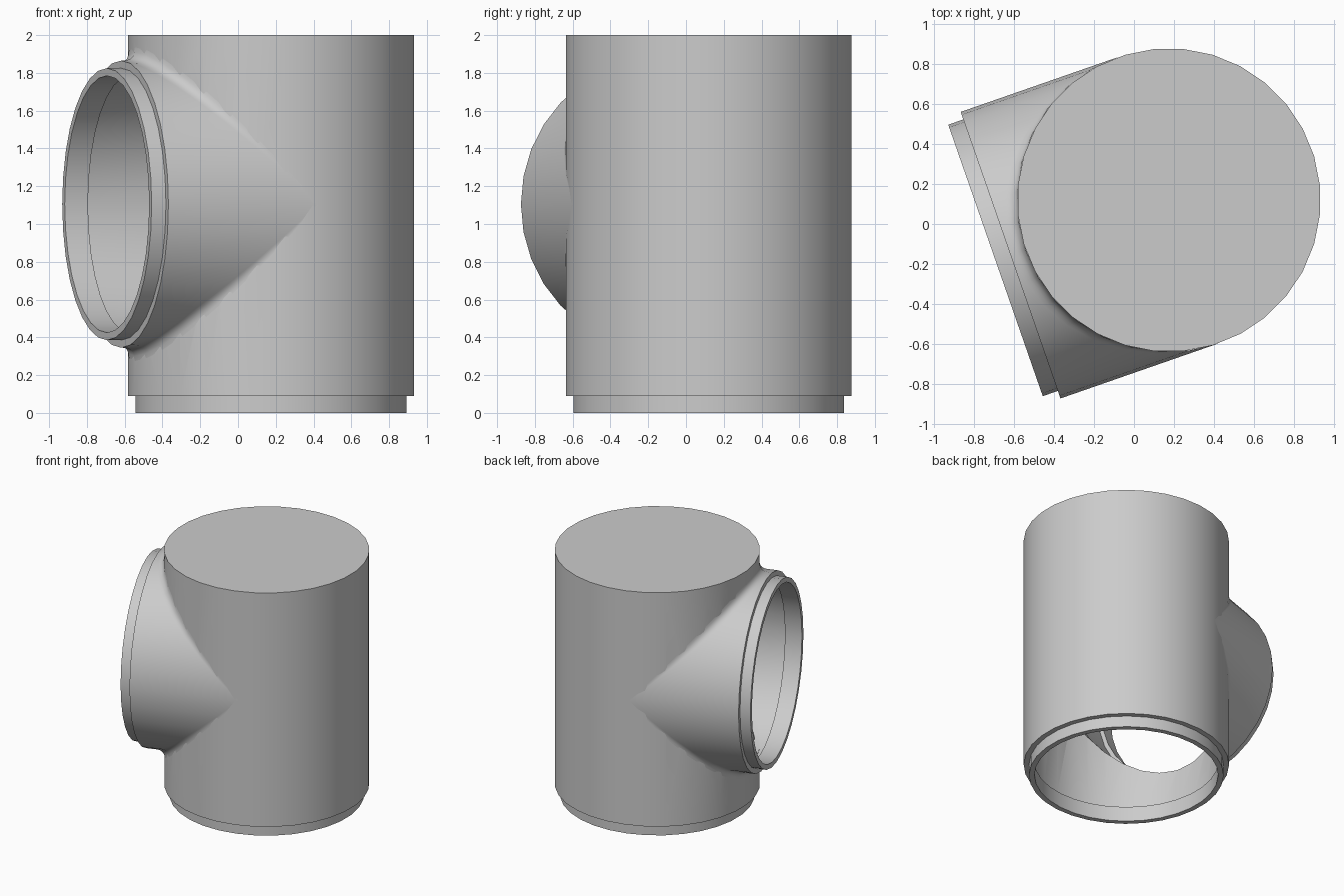
import bpy, bmesh, math
from mathutils import Matrix, Vector

SIDES = 32
R, WALL, LIP = 0.76, 0.72, 0.68       # outer radius, inner wall, lip opening
HEIGHT, BRANCH_Z, REACH = 2.0, 1.105, 0.92
CENTRE = Vector((0.175, 0.12, 0))

if "Cube" in bpy.data.objects:
    bpy.data.objects.remove(bpy.data.objects["Cube"])

metal = bpy.data.materials.new("grey metal")
metal.use_nodes = True
grey = (0.6, 0.6, 0.6, 1)
metal.diffuse_color = grey
metal.node_tree.nodes["Principled BSDF"].inputs["Base Color"].default_value = grey


def loft(name, rings, matrix, cap_ends=False):
    """Skin a list of closed rings, each a list of points."""
    bm = bmesh.new()
    loops = [[bm.verts.new(p) for p in ring] for ring in rings]
    n = len(loops[0])
    for a, b in zip(loops, loops[1:]):
        for i in range(n):
            j = (i + 1) % n
            bm.faces.new((a[i], a[j], b[j], b[i]))
    if cap_ends:
        bm.faces.new(loops[0])
        bm.faces.new(loops[-1])
    bmesh.ops.recalc_face_normals(bm, faces=bm.faces[:])
    mesh = bpy.data.meshes.new(name)
    bm.to_mesh(mesh)
    bm.free()
    mesh.transform(matrix)
    mesh.materials.append(metal)
    obj = bpy.data.objects.new(name, mesh)
    bpy.context.collection.objects.link(obj)
    return obj


def smooth(obj):
    bpy.ops.object.select_all(action='DESELECT')
    obj.select_set(True)
    bpy.context.view_layer.objects.active = obj
    bpy.ops.object.shade_smooth_by_angle(angle=math.radians(30))


angles = [2 * math.pi * i / SIDES for i in range(SIDES)]


def circle(r, z):
    return [(r * math.cos(t), r * math.sin(t), z) for t in angles]


# Main pipe: hollow, closed on top, with a stepped spigot below
profile = [(WALL, HEIGHT - 0.04), (WALL, 0.12), (LIP, 0.12), (LIP, 0),
           (WALL, 0), (WALL, 0.09), (R, 0.09), (R, HEIGHT)]
turn = Matrix.Rotation(math.pi / SIDES, 4, 'Z')
main_pipe = loft("main_pipe", [circle(r, z) for r, z in profile],
                 Matrix.Translation(CENTRE) @ turn, cap_ends=True)

# Frame of the side branch: local +x runs outward along its axis
branch_frame = (Matrix.Translation(CENTRE + Vector((0, 0, BRANCH_Z)))
                @ Matrix.Rotation(math.radians(199.2), 4, 'Z'))


def branch_ring(u, r):
    """Ring around the branch axis; u is a function of the angle."""
    return [(u(t), r * math.cos(t), r * math.sin(t)) for t in angles]


# Opening from the main pipe into the branch
cutter = loft("branch_cutter", [branch_ring(lambda t: 0, WALL - 0.012),
                                branch_ring(lambda t: 1, WALL - 0.012)],
              branch_frame, cap_ends=True)
cutter.hide_render = True
cut = main_pipe.modifiers.new("branch_opening", 'BOOLEAN')
cut.operation = 'DIFFERENCE'
cut.solver = 'EXACT'
cut.object = cutter
bpy.context.view_layer.objects.active = main_pipe
bpy.ops.object.modifier_apply(modifier=cut.name)
bpy.data.objects.remove(cutter)
smooth(main_pipe)

# Side branch: inner wall, lip, stepped spigot and outer wall
rings = [branch_ring(lambda t: (R - 0.02) * abs(math.sin(t)), WALL - 0.008)]
for u, r in [(REACH - 0.13, WALL - 0.008), (REACH - 0.13, LIP), (REACH, LIP),
             (REACH, WALL), (REACH - 0.08, WALL), (REACH - 0.08, R)]:
    rings.append(branch_ring(lambda t, u=u: u, r))


# Fillet blending the branch into the main pipe, fading out at the sides
def fillet_ring(k):
    ring = []
    for t in angles:
        s = math.sin(t)
        f = 0.07 * abs(s)
        meet = Vector((R * abs(s), R * math.cos(t), R * s))
        start = meet + Vector((f, 0, 0))
        end = meet + Vector((0, 0, math.copysign(f, s)))
        ring.append(start * (1 - k) ** 2 + meet * 2 * k * (1 - k) + end * k * k)
    return ring


steps = 5
rings += [fillet_ring(i / steps) for i in range(steps + 1)]
side_branch = loft("side_branch", rings, branch_frame)
smooth(side_branch)
